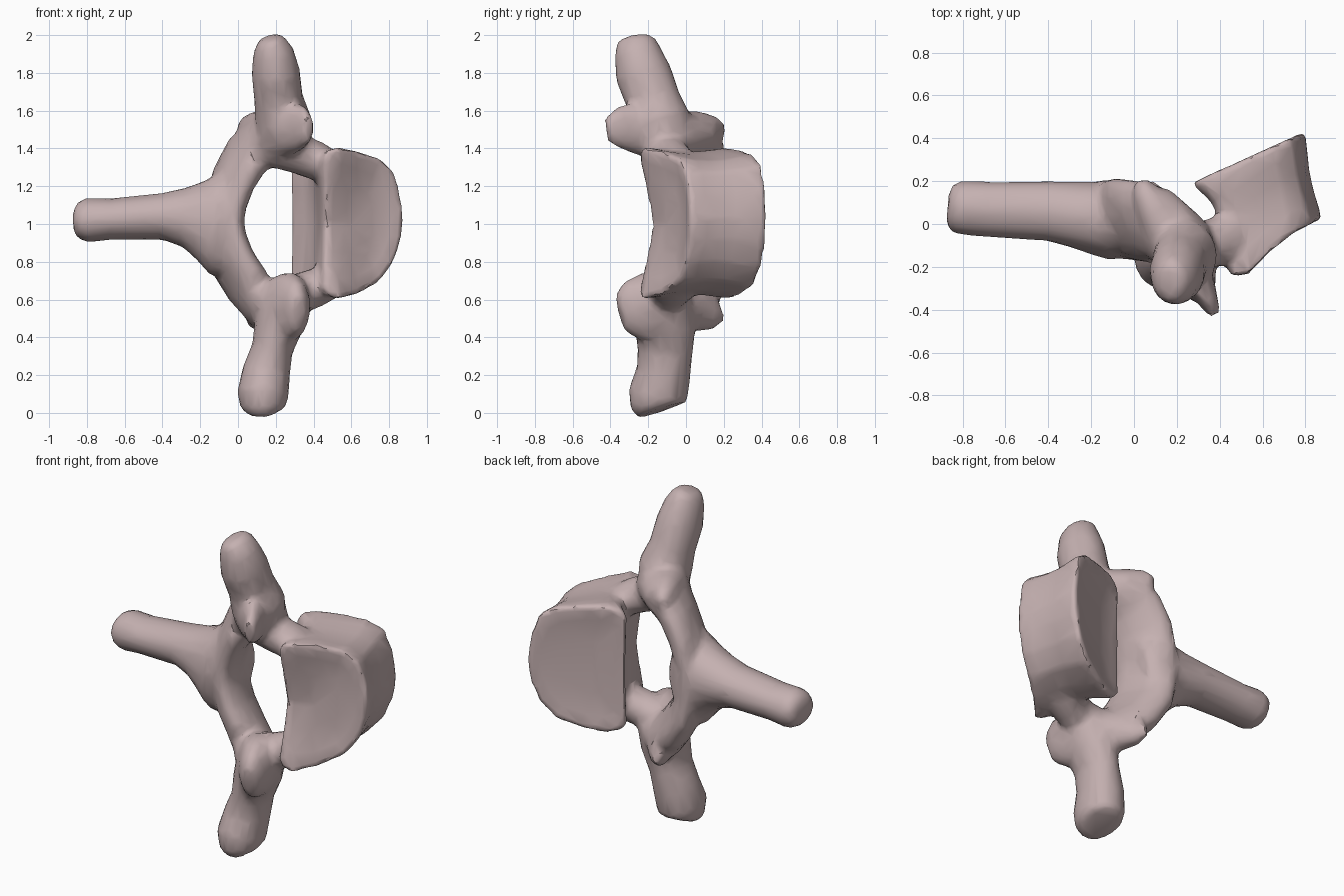
import bpy, bmesh, math
from mathutils import Vector

cube = bpy.data.objects.get("Cube")
if cube:
    bpy.data.objects.remove(cube, do_unlink=True)

bone = bpy.data.materials.new("bone pink grey")
bone.use_nodes = True
color = (0.56, 0.44, 0.44, 1)
bone.diffuse_color = color
bone.node_tree.nodes["Principled BSDF"].inputs["Base Color"].default_value = color

bm = bmesh.new()


def skin(rings):
    """Close a stack of equal point rings into a solid."""
    vs = [[bm.verts.new(p) for p in r] for r in rings]
    n = len(vs[0])
    faces = [bm.faces.new((a[i], a[(i + 1) % n], b[(i + 1) % n], b[i]))
             for a, b in zip(vs, vs[1:]) for i in range(n)]
    faces += [bm.faces.new(vs[0][::-1]), bm.faces.new(vs[-1])]
    bmesh.ops.recalc_face_normals(bm, faces=faces)


def limb(path, axis=(0, 1, 0), n=16):
    """Elliptical sweep; each entry is x, y, z, half size along axis, half size across."""
    pts = [Vector(p[:3]) for p in path]
    rings = []
    for i, p in enumerate(path):
        t = (pts[min(i + 1, len(pts) - 1)] - pts[max(i - 1, 0)]).normalized()
        u = Vector(axis)
        u = (u - t * u.dot(t)).normalized()
        v = t.cross(u)
        rings.append([pts[i] + u * p[3] * math.cos(a) + v * p[4] * math.sin(a)
                      for a in (2 * math.pi * k / n for k in range(n))])
    skin(rings)


# Body: D-shaped outline swept from the front end plate to the back one
outline = [(0.0, .66), (.06, .62), (.2, .60), (.42, .625), (.7, .69), (.88, .80), (.97, .92),
           (1.0, 1.03), (.96, 1.16), (.88, 1.28), (.72, 1.345), (.42, 1.39), (.2, 1.41),
           (.05, 1.39), (0.0, 1.34), (.01, 1.2), (.02, 1.0), (.01, .8)]
front_a, front_b = Vector((.45, -.19, 0)), Vector((.88, .02, 0))
back_a, back_b = Vector((.255, .19, 0)), Vector((.805, .44, 0))


def body_point(t, s, z):
    """Point on the body wall, with lipped front corners and hollow canal wall."""
    p = front_a.lerp(back_a, t).lerp(front_b.lerp(back_b, t), s)
    near = max(0, 1 - s) ** 2
    high = min(1, abs(z - 1) / .35)
    lip = max(0, 1 - abs(s - .17) / .4)
    p.x += .06 * near * math.sin(math.pi * t * t)
    p.y += (1 - t) * (.03 * near * near * (1 - high) - .1 * lip * (.3 + .7 * high))
    p.z = 1 + (z - 1) * (1 + .2 * t * s * s)
    return p


skin([[body_point(t, .5 + (s - .5) * k, 1 + (z - 1) * k) for s, z in outline]
      for t, k in ((.06, .4), (.04, .75), (0, .97), (.03, 1), (.2, .96), (.4, .93), (.6, .93),
                   (.8, .96), (.97, .98), (1, .94), (.97, .75), (.95, .4))])

# Spinous process
limb([(-.87, .08, 1.02, .07, .06), (-.85, .078, 1.02, .115, .095), (-.80, .076, 1.02, .128, .12),
      (-.68, .068, 1.025, .13, .11), (-.4, .06, 1.04, .14, .125), (-.28, .045, 1.035, .155, .16),
      (-.19, .03, 1.025, .17, .215), (-.11, .02, 1.01, .185, .29), (-.06, .01, 1.01, .18, .28),
      (.0, .0, 1.0, .14, .18)])

# Laminae: tilted plates, their back edges further from the canal
limb([(-.08, .02, .98, .20, .09), (-.065, .02, 1.1, .20, .09), (-.025, .02, 1.235, .21, .095),
      (.045, .01, 1.36, .21, .105), (.12, .0, 1.43, .19, .125), (.2, -.07, 1.45, .16, .145),
      (.27, -.13, 1.46, .14, .14)], axis=(-.32, 1, .32))
limb([(-.08, .02, 1.05, .20, .09), (-.065, .02, .93, .20, .09), (-.03, .02, .80, .21, .10),
      (.05, .01, .675, .20, .105), (.12, -.01, .59, .17, .115), (.2, -.08, .56, .15, .13),
      (.26, -.12, .55, .14, .14)], axis=(-.32, 1, -.32))

# Transverse processes
limb([(.165, -.268, 1.992, .07, .05), (.172, -.264, 1.97, .105, .08),
      (.187, -.257, 1.91, .125, .11), (.2, -.228, 1.8, .15, .13), (.215, -.175, 1.66, .145, .13),
      (.24, -.145, 1.55, .17, .15), (.25, -.12, 1.42, .15, .13)])
limb([(.138, -.14, .012, .12, .095), (.135, -.148, .035, .148, .125), (.132, -.148, .10, .16, .137),
      (.15, -.118, .22, .145, .128), (.182, -.11, .34, .148, .11), (.215, -.11, .46, .165, .13),
      (.25, -.12, .6, .16, .13)])

# Pedicles
for z_in, z_out in ((1.41, 1.29), (.60, .70)):
    limb([(.22, -.10, z_in, .13, .12), (.32, -.10, (z_in * 2 + z_out) / 3, .115, .105),
          (.40, -.08, (z_in + z_out) / 2 - .02 * (z_in - 1), .115, .105),
          (.50, -.04, z_out, .14, .09)])

# Front articular processes
limb([(.24, -.16, 1.50, .16, .14), (.29, -.27, 1.51, .14, .085), (.345, -.35, 1.51, .115, .05),
      (.375, -.42, 1.50, .07, .03)], axis=(0, 0, 1))
limb([(.24, -.12, .56, .18, .14), (.28, -.22, .56, .185, .11), (.305, -.295, .545, .155, .08),
      (.32, -.35, .53, .10, .045)], axis=(0, 0, 1))

# Back articular processes
limb([(.17, -.06, 1.49, .11, .12), (.10, .06, 1.51, .09, .09), (.055, .14, 1.505, .07, .065),
      (.03, .20, 1.485, .04, .035)], axis=(0, 0, 1))
limb([(.19, -.06, .56, .12, .11), (.13, .05, .54, .11, .09), (.095, .13, .52, .085, .06),
      (.07, .185, .54, .06, .03)], axis=(0, 0, 1))

mesh = bpy.data.meshes.new("vertebra parts")
bm.to_mesh(mesh)
bm.free()
vertebra = bpy.data.objects.new("vertebra", mesh)
bpy.context.collection.objects.link(vertebra)

# Fuse the parts into one organic surface
remesh = vertebra.modifiers.new("fuse", "REMESH")
remesh.mode = "VOXEL"
remesh.voxel_size = .018
soften = vertebra.modifiers.new("soften", "SMOOTH")
soften.factor, soften.iterations = .5, 8
reduce = vertebra.modifiers.new("reduce", "DECIMATE")
reduce.ratio = .1
fused = bpy.data.meshes.new_from_object(
    vertebra.evaluated_get(bpy.context.evaluated_depsgraph_get()))
vertebra.modifiers.clear()
vertebra.data = fused
bpy.data.meshes.remove(mesh)
fused.name = "vertebra"
fused.materials.clear()
fused.materials.append(bone)

bpy.ops.object.select_all(action="DESELECT")
vertebra.select_set(True)
bpy.context.view_layer.objects.active = vertebra
bpy.ops.object.shade_smooth_by_angle(angle=math.radians(35))
